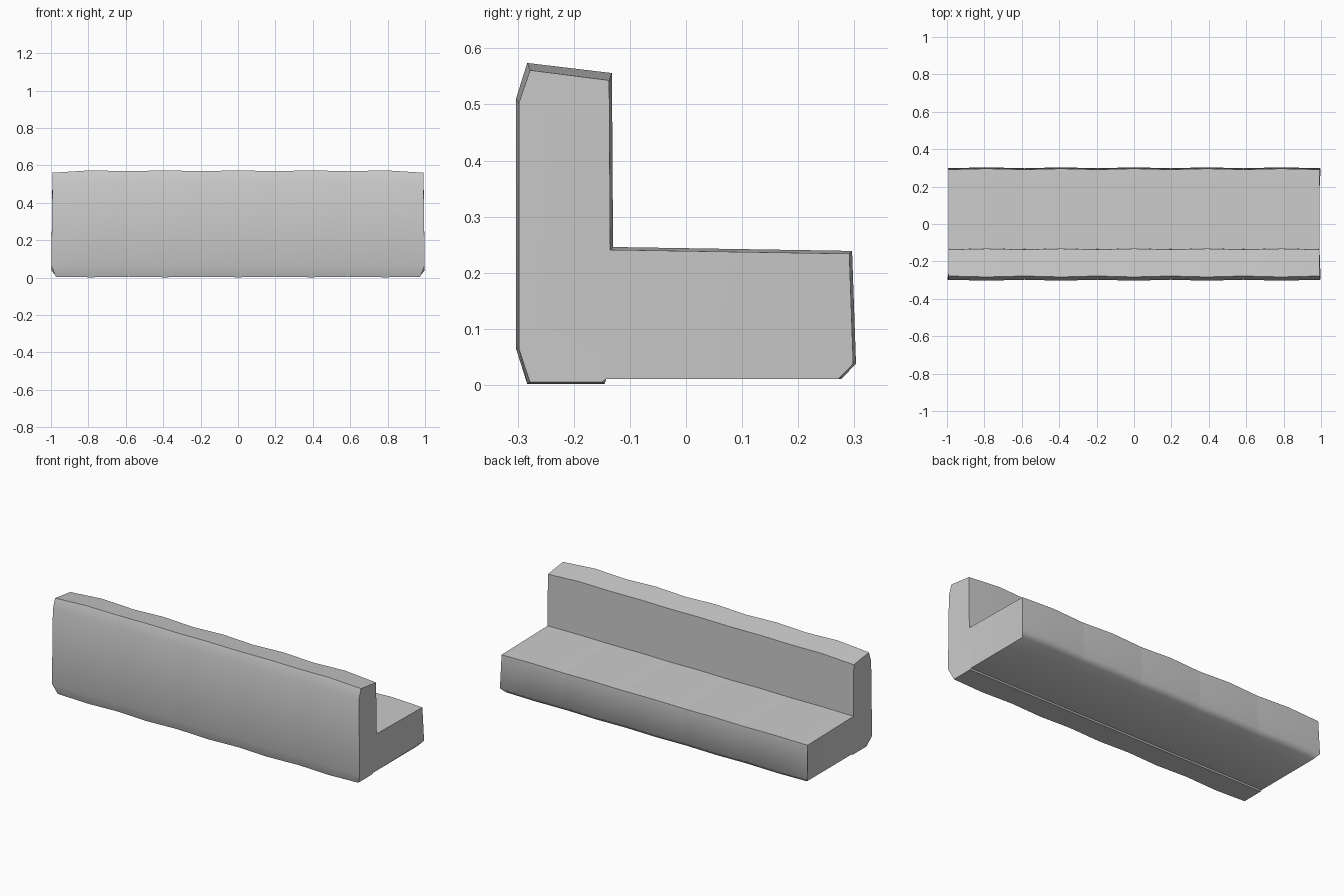
import bpy, bmesh, math

if "Cube" in bpy.data.objects:
    bpy.data.objects.remove(bpy.data.objects["Cube"])

# L-shaped side profile (y, z) at the fullest point of a module
PROFILE = [(-0.283, 0.0), (-0.303, 0.065), (-0.303, 0.51), (-0.283, 0.574),
           (-0.132, 0.556), (-0.130, 0.246), (0.296, 0.239), (0.303, 0.038),
           (0.277, 0.011), (-0.142, 0.011), (-0.145, 0.0)]
# direction in which every profile point is pulled in at a seam
PULL = [(1, 1), (1, 0), (1, 0), (1, -1), (-1, -1), (-1, -1),
        (-1, -1), (-1, 0), (-1, 0), (0, 0), (-1, 1)]
N = len(PROFILE)
SEAMS = [-0.99, -0.585, -0.195, 0.195, 0.585, 0.99]


def section(bm, x, pull, end=0):
    """One ring of the profile; end = -1 / +1 shapes the outer ends."""
    ring = []
    for (y, z), (dy, dz) in zip(PROFILE, PULL):
        px = x
        py, pz = y + dy * pull, max(z + dz * pull, 0.002)
        if end:
            px = end * (0.975 if z < 0.03 else 0.998 if z < 0.1 else 0.992)
            if z > 0.5:
                pz -= 0.008
        ring.append(bm.verts.new((px, py, pz)))
    return ring


def module(name, x0, x1):
    bm = bmesh.new()
    left_end, right_end = x0 < -0.9, x1 > 0.9
    rings = [section(bm, x0, 0.005, -1 if left_end else 0),
             section(bm, (x0 + x1) / 2, 0.0),
             section(bm, x1, 0.005, 1 if right_end else 0)]
    for a, b in zip(rings, rings[1:]):
        for i in range(N):
            j = (i + 1) % N
            bm.faces.new((a[i], a[j], b[j], b[i]))
    # outer end panels: backrest side and seat side
    for is_end, r in ((left_end, rings[0]), (right_end, rings[-1])):
        if is_end:
            bm.faces.new([r[i] for i in (0, 1, 2, 3, 4, 5, 9, 10)])
            bm.faces.new([r[i] for i in (5, 6, 7, 8, 9)])
    bmesh.ops.recalc_face_normals(bm, faces=bm.faces)
    # make sure open modules also face outwards
    bm.faces.ensure_lookup_table()
    bm.normal_update()
    top = max(bm.faces, key=lambda f: f.calc_center_median().z)
    if top.normal.z < 0:
        bmesh.ops.reverse_faces(bm, faces=bm.faces)
    mesh = bpy.data.meshes.new(name)
    bm.to_mesh(mesh)
    bm.free()
    obj = bpy.data.objects.new(name, mesh)
    bpy.context.collection.objects.link(obj)
    bpy.ops.object.select_all(action='DESELECT')
    obj.select_set(True)
    bpy.context.view_layer.objects.active = obj
    bpy.ops.object.shade_smooth_by_angle(angle=math.radians(50))


# Five seat-and-backrest modules side by side
for k in range(5):
    module(f"bench_module_{k + 1}", SEAMS[k], SEAMS[k + 1])
